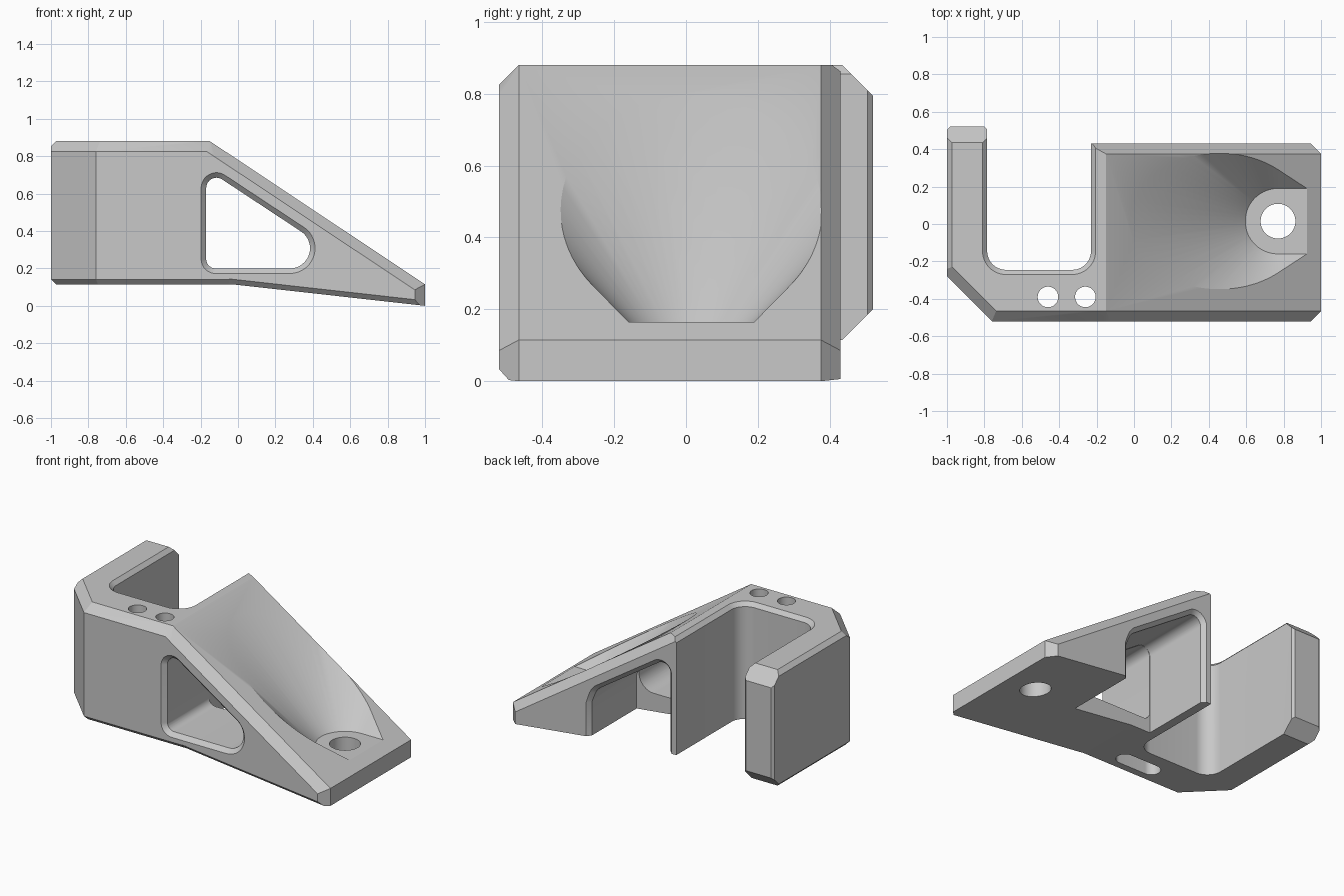
import bpy, bmesh
from math import cos, sin, tau
from mathutils import Vector

if "Cube" in bpy.data.objects:
    bpy.data.objects.remove(bpy.data.objects["Cube"], do_unlink=True)

grey = bpy.data.materials.new("plain grey")
grey.use_nodes = True
grey.diffuse_color = (0.58, 0.58, 0.58, 1)
grey.node_tree.nodes["Principled BSDF"].inputs["Base Color"].default_value = grey.diffuse_color


def add_object(name, bm):
    bmesh.ops.recalc_face_normals(bm, faces=bm.faces)
    mesh = bpy.data.meshes.new(name)
    bm.to_mesh(mesh)
    bm.free()
    mesh.materials.append(grey)
    obj = bpy.data.objects.new(name, mesh)
    bpy.context.collection.objects.link(obj)
    return obj


def ring(u, v, r, n=48):
    return [(u + r * cos(tau * i / n), v + r * sin(tau * i / n)) for i in range(n)]


def flat(points, z):
    return [(u, v, z) for u, v in points]


def upright(points, y):
    return [(u, y, v) for u, v in points]


def loft(lower, upper):
    """Closed solid between two matching rings of points."""
    bm = bmesh.new()
    a, b = ([bm.verts.new(p) for p in pts] for pts in (lower, upper))
    bm.faces.new(a[::-1])
    bm.faces.new(b)
    for i in range(len(a)):
        bm.faces.new((a[i - 1], a[i], b[i], b[i - 1]))
    return bm


# Main body: side profile swept from front to back
FRONT, BACK, TIP = -0.52, 0.43, 0.52
LOW, TOP, RAMP = 0.115, 0.88, -0.15
profile = [(-1, LOW), (-0.03, LOW), (1, 0), (1, LOW), (RAMP, TOP), (-1, TOP)]
body = add_object("ramp_bracket", loft(upright(profile, FRONT), upright(profile, TIP)))
bpy.context.view_layer.objects.active = body
body.select_set(True)


def measure():
    """Volume of the body as modified, and whether it is closed."""
    bm = bmesh.new()
    bm.from_object(body, bpy.context.evaluated_depsgraph_get())
    result = bm.calc_volume(), all(e.is_manifold for e in bm.edges)
    bm.free()
    return result


def subtract(bm):
    """Cut the closed shape out of the body with the first solver that stays clean."""
    before = measure()[0]
    cutter = add_object("cutter", bm)
    cutter.hide_render = True
    mod = body.modifiers.new("cut", 'BOOLEAN')
    mod.operation, mod.object = 'DIFFERENCE', cutter
    for solver in ('MANIFOLD', 'EXACT'):
        mod.solver = solver
        bpy.context.view_layer.update()
        volume, closed = measure()
        if closed and 0 < volume < before - 1e-7:
            break
    bpy.ops.object.modifier_apply(modifier=mod.name)
    bpy.data.objects.remove(cutter, do_unlink=True)


def cut(points):
    """Subtract the convex hull of the points from the body."""
    bm = bmesh.new()
    for p in points:
        bm.verts.new(p)
    hull = bmesh.ops.convex_hull(bm, input=bm.verts)
    loose = {g for g in hull["geom_interior"] + hull["geom_unused"]
             if isinstance(g, bmesh.types.BMVert)}
    bmesh.ops.delete(bm, geom=list(loose), context='VERTS')
    bmesh.ops.dissolve_limit(bm, angle_limit=0.002, verts=bm.verts, edges=bm.edges)
    subtract(bm)


def chamfer(a, b, n1, n2, size, extra=0.1):
    """Bevel the edge a-b lying between faces with outward normals n1, n2."""
    a, b = Vector(a), Vector(b)
    n1, n2 = Vector(n1).normalized() * size, Vector(n2).normalized() * size
    along = (b - a).normalized() * extra
    cut([e + o for e in (a - along, b + along)
         for o in (n1 - 2 * n2, n2 - 2 * n1, n1 + n2)])


def box(x0, x1, y0, y1, z0, z1):
    return [(x, y, z) for x in (x0, x1) for y in (y0, y1) for z in (z0, z1)]


# Conical recess with a flat seat, run out towards the low end of the ramp
HOLE_X, HOLE_Y, SEAT = 0.77, 0.015, 0.165


def recess(r, z):
    points = flat(ring(HOLE_X, HOLE_Y, r, 96), z)
    return [(x + 0.6 if x > HOLE_X + 0.001 else x, y, z) for x, y, z in points]


subtract(loft(recess(0.175, SEAT), recess(0.91, SEAT + 0.75)))


def drill(centres, y, r, z0, z1):
    cut([p for x in centres for z in (z0, z1) for p in flat(ring(x, y, r), z)])


# Bolt hole through the seat
drill([HOLE_X], HOLE_Y, 0.093, -0.5, 0.5)

# Twin holes in the front wall, joined by a slot underneath
for x in (-0.46, -0.26):
    drill([x], -0.39, 0.055, 0.25, 1.5)
drill([-0.46, -0.26], -0.39, 0.056, -0.5, 0.3)

# Open bay between hook arm and ramp block, with a flared top rim
ARM, WALL = -0.785, -0.23


def bay(grow, z):
    r = 0.1 + grow
    plan = ring(ARM + 0.1, -0.145, r) + ring(WALL - 0.1, -0.145, r)
    return flat(plan + [(ARM - grow, 1), (WALL + grow, 1)], z)


cut(bay(0, -0.5) + bay(0, 1.5))
cut(box(-0.5, 1.5, BACK, 1.1, -0.6, 1.6))
cut(bay(-0.005, TOP - 0.03) + bay(0.05, TOP + 0.025))


# Side window with a bevelled front rim
def window(grow, y):
    return upright(ring(-0.115, 0.63, 0.055 + grow) + ring(-0.12, 0.25, 0.05 + grow)
                   + ring(0.277, 0.308, 0.108 + grow), y)


# Rear cavity behind the window, open below, with a bevelled back rim
def cavity(grow, y):
    floor = [(-0.17 - grow, -0.3), (0.4 + grow, -0.3), (0.4 + grow, 0.29)]
    return window(grow, y) + upright(floor, y)


EDGE = 0.027
cut(window(0, -1) + window(0, 0.2))
cut(window(-0.005, FRONT + EDGE + 0.005) + window(0.04, FRONT - 0.013))
cut(cavity(0.002, -0.06) + cavity(0.002, 1))
cut(cavity(-0.005, BACK - EDGE - 0.005) + cavity(0.04, BACK + 0.013))

# Diagonal front corner of the hook
up, down, front, back = (0, 0, 1), (0, 0, -1), (0, -1, 0), (0, 1, 0)
left, right, diagonal = (-1, 0, 0), (1, 0, 0), (-1, -1, 0)
slope, belly = (0.765, 0, 1.15), (-0.115, 0, -1.03)
chamfer((-1, FRONT, 0), (-1, FRONT, 1), left, front, 0.24)

# Bevels on the outer front edges
chamfer((-1, FRONT, TOP), (RAMP, FRONT, TOP), up, front, 0.055)
chamfer((-1, FRONT, LOW), (-0.03, FRONT, LOW), down, front, 0.027, 0.02)
chamfer((-0.03, FRONT, LOW), (1, FRONT, 0), belly, front, 0.027, 0.02)
# Bevels on both sides of the ramp
for y, n in ((FRONT, front), (BACK, back)):
    chamfer((RAMP, y, TOP), (1, y, LOW), slope, n, 0.055)
    chamfer((1, y, 0), (1, y, LOW), right, n, 0.055)
# Bevels on the hook arm
for z, n, size in ((TOP, up, 0.055), (LOW, down, 0.027)):
    chamfer((-1, FRONT + 0.24, z), (-0.76, FRONT, z), diagonal, n, size, 0.05)
    chamfer((-1, FRONT, z), (-1, TIP, z), left, n, 0.027)
    chamfer((-1, TIP, z), (ARM, TIP, z), back, n, 0.085)
for x, n in ((-1, left), (ARM, right)):
    chamfer((x, TIP, 0), (x, TIP, 1), n, back, 0.015)

bpy.ops.object.shade_smooth_by_angle(angle=0.45)
